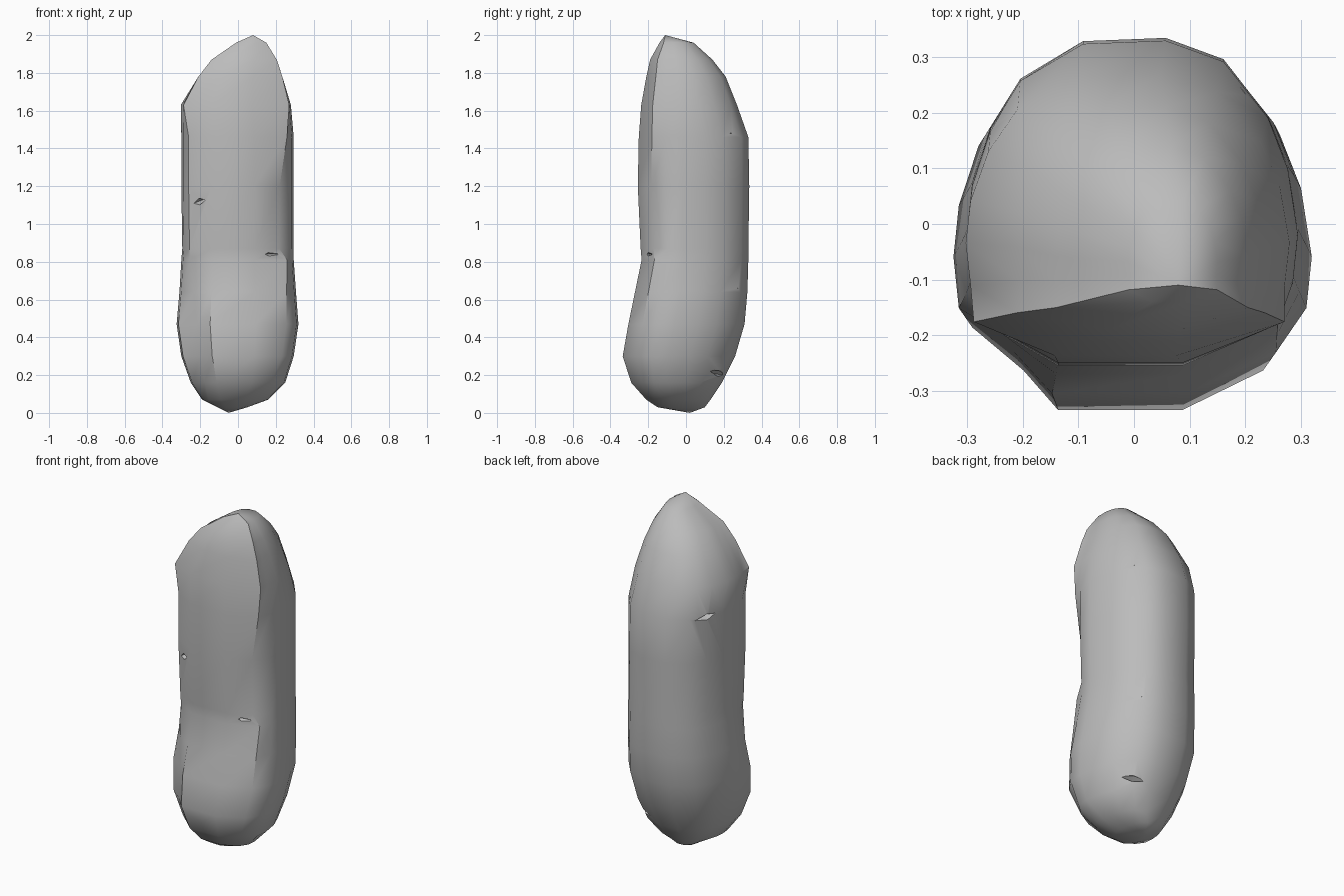
import bpy, bmesh, math
from mathutils import Matrix, Vector

if "Cube" in bpy.data.objects:
    bpy.data.objects.remove(bpy.data.objects["Cube"], do_unlink=True)

stone = bpy.data.materials.new("stone grey")
stone.use_nodes = True
grey = (0.5, 0.5, 0.5, 1)
stone.diffuse_color = grey
stone.node_tree.nodes["Principled BSDF"].inputs["Base Color"].default_value = grey


def make_object(name, bm):
    """Turn a bmesh into a linked object with the stone material."""
    bmesh.ops.recalc_face_normals(bm, faces=bm.faces)
    mesh = bpy.data.meshes.new(name)
    bm.to_mesh(mesh)
    bm.free()
    mesh.materials.append(stone)
    obj = bpy.data.objects.new(name, mesh)
    bpy.context.collection.objects.link(obj)
    return obj


# Half outlines of the cross-section, from front to back: (side, depth)
RIGHT_SIDE = [(.97, -.5), (1, -.2), (.94, .2), (.82, .52), (.55, .87), (.2, 1)]
LEFT_SIDE = [(.97, -.5), (1, -.2), (.97, .1), (.86, .45), (.68, .75), (.3, .98)]
CORNER_DEPTH = -.76

# Levels: height, x range, y range, front corner position left and right
LEVELS = [
    (.03, -.11, .05, -.15, .10, .8, .8),
    (.07, -.19, .16, -.21, .13, .8, .8),
    (.16, -.25, .25, -.29, .19, .7, .7),
    (.3, -.3, .295, -.335, .26, .66, .79),
    (.47, -.325, .32, -.305, .31, .66, .8),
    (.64, -.31, .307, -.27, .325, .76, .84),
    (.81, -.3, .295, -.235, .33, .85, .88),
    (.87, -.295, .295, -.24, .33, .87, .74),
    (1.2, -.3, .295, -.255, .335, .87, .75),
    (1.46, -.3, .295, -.25, .33, .87, .88),
    (1.63, -.303, .28, -.237, .27, .95, .97),
    (1.78, -.21, .235, -.21, .21, 1, 1),
    (1.87, -.14, .205, -.19, .14, 1, 1),
    (1.96, -.01, .15, -.14, .04, 1, 1),
]


def ring_points(z, x0, x1, y0, y1, left_corner, right_corner):
    """One closed outline, running round from the flat front."""
    right = [(.3, -1), (right_corner, CORNER_DEPTH)] + RIGHT_SIDE
    left = [(.45, -1), (left_corner, CORNER_DEPTH)] + LEFT_SIDE
    outline = right + [(-u, v) for u, v in reversed(left)]
    cx, cy = (x0 + x1) / 2, (y0 + y1) / 2
    return [(cx + u * (x1 - x0) / 2, cy + v * (y1 - y0) / 2, z) for u, v in outline]


# Standing stone: a loft through the levels, closed to a point at each end
bm = bmesh.new()
rings = [[bm.verts.new(p) for p in ring_points(*level)] for level in LEVELS]
count = len(rings[0])
for lower, upper in zip(rings, rings[1:]):
    for i in range(count):
        j = (i + 1) % count
        bm.faces.new((lower[i], lower[j], upper[j], upper[i]))
for ring, tip in ((rings[0], (-.05, .02, 0)), (rings[-1], (.08, -.11, 2))):
    point = bm.verts.new(tip)
    for i in range(count):
        bm.faces.new((ring[i], ring[(i + 1) % count], point))
standing_stone = make_object("standing_stone", bm)

# Chips: thin lens-shaped notches in the edges (position, turn, tilt)
CHIPS = [
    ((-.2, -.21, 1.12), 15, -20),
    ((.2, -.21, .84), -15, 0),
    ((.22, .26, 1.48), 135, 5),
    ((-.26, .17, 1.46), 60, 8),
    ((.2, .3, .66), 140, 10),
    ((.15, .17, .21), 145, 10),
]
bm = bmesh.new()
for place, turn, tilt in CHIPS:
    matrix = (Matrix.Translation(Vector(place))
              @ Matrix.Rotation(math.radians(turn), 4, "Z")
              @ Matrix.Rotation(math.radians(tilt), 4, "Y")
              @ Matrix.Diagonal((.08, .035, .018, 1)))
    bmesh.ops.create_uvsphere(bm, u_segments=4, v_segments=2, radius=1, matrix=matrix)
chip_cutter = make_object("chip_cutter", bm)
chip_cutter.hide_render = True

# Cut the chips, then smooth the faces but keep the hard edges
bpy.ops.object.select_all(action="DESELECT")
standing_stone.select_set(True)
bpy.context.view_layer.objects.active = standing_stone
cut = standing_stone.modifiers.new("chips", "BOOLEAN")
cut.operation = "DIFFERENCE"
cut.solver = "EXACT"
cut.object = chip_cutter
bpy.ops.object.modifier_apply(modifier=cut.name)
bpy.data.objects.remove(chip_cutter, do_unlink=True)
bpy.ops.object.shade_smooth_by_angle(angle=math.radians(33))
